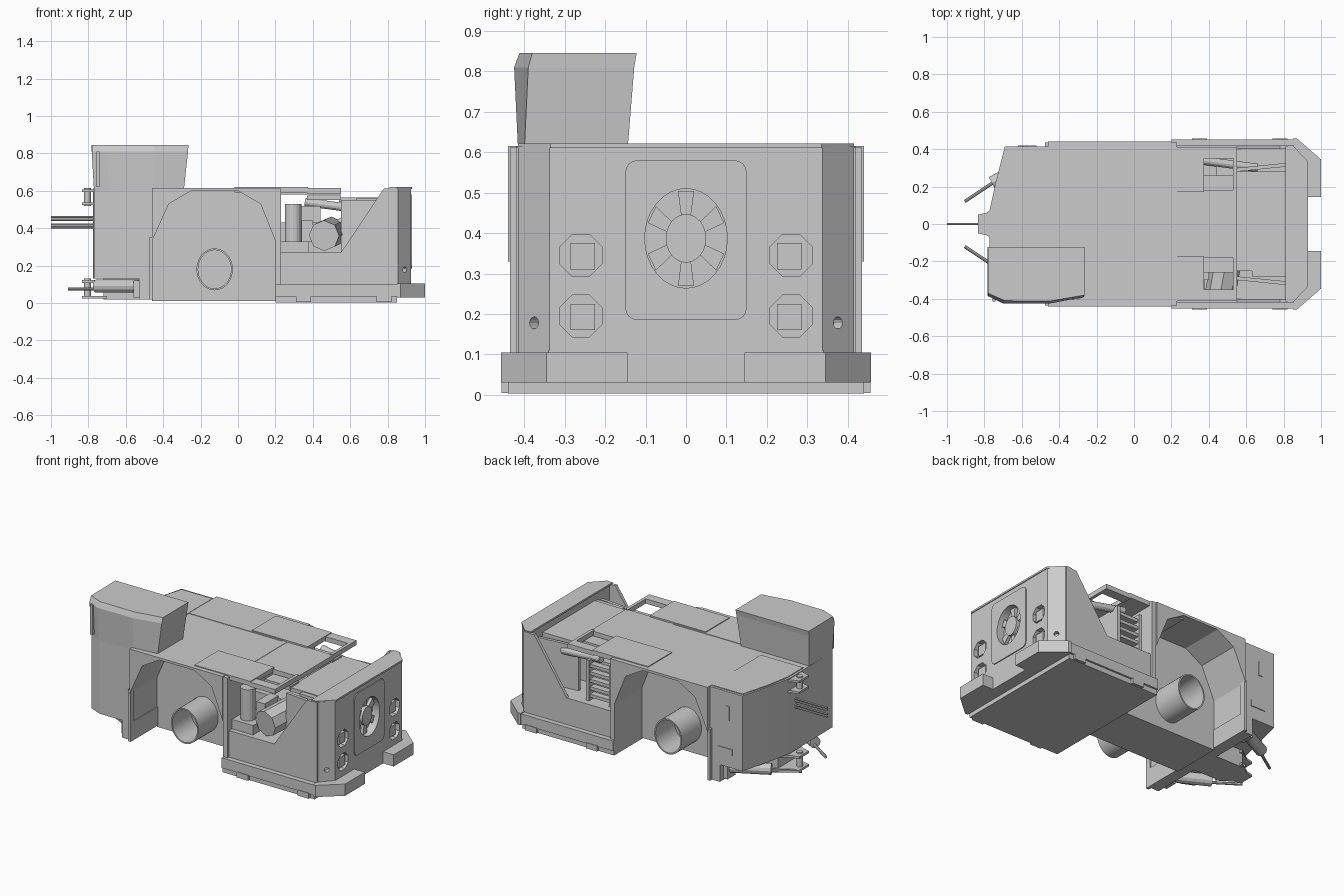
import bpy, bmesh, math
from mathutils import Vector

if "Cube" in bpy.data.objects:
    bpy.data.objects.remove(bpy.data.objects["Cube"], do_unlink=True)

paint = bpy.data.materials.new("plain grey")
paint.use_nodes = True
GREY = (0.6, 0.6, 0.6, 1)
paint.diffuse_color = GREY
paint.node_tree.nodes["Principled BSDF"].inputs["Base Color"].default_value = GREY


def loft(name, rings):
    """Closed solid through matching rings of points."""
    bm = bmesh.new()
    rows = [[bm.verts.new(p) for p in ring] for ring in rings]
    bm.faces.new(rows[0])
    bm.faces.new(rows[-1])
    for low, high in zip(rows, rows[1:]):
        for i in range(len(low)):
            j = (i + 1) % len(low)
            bm.faces.new((low[i], low[j], high[j], high[i]))
    bmesh.ops.recalc_face_normals(bm, faces=bm.faces)
    mesh = bpy.data.meshes.new(name)
    bm.to_mesh(mesh)
    bm.free()
    mesh.materials.append(paint)
    ob = bpy.data.objects.new(name, mesh)
    bpy.context.collection.objects.link(ob)
    return ob


def prism(name, pts, axis, a, b):
    """Extrude a 2D outline along an axis from a to b."""
    place = {"x": lambda p, t: (t, p[0], p[1]),
             "y": lambda p, t: (p[0], t, p[1]),
             "z": lambda p, t: (p[0], p[1], t)}[axis]
    return loft(name, [[place(p, t) for p in pts] for t in (a, b)])


def box(name, x, y, z):
    return prism(name, [(x[0], y[0]), (x[1], y[0]), (x[1], y[1]), (x[0], y[1])], "z", *z)


def oval(cx, cy, rx, ry, n, turn=0.0):
    return [(cx + rx * math.cos(math.tau * (i + turn) / n),
             cy + ry * math.sin(math.tau * (i + turn) / n)) for i in range(n)]


def rod(name, start, end, r, n=12):
    a, b = Vector(start), Vector(end)
    q = (b - a).to_track_quat("Z", "Y")
    ring = [q @ Vector((x, y, 0)) for x, y in oval(0, 0, r, r, n)]
    return loft(name, [[c + p for p in ring] for c in (a, b)])


def mirror_y(pts):
    return pts + [(x, -y) for x, y in reversed(pts)]


def span(s, a, b):
    return tuple(sorted((s * a, s * b)))


def smooth(ob):
    bpy.ops.object.select_all(action="DESELECT")
    ob.select_set(True)
    bpy.context.view_layer.objects.active = ob
    bpy.ops.object.shade_smooth_by_angle(angle=math.radians(35))


def cut(target, cutter):
    mod = target.modifiers.new("cut", "BOOLEAN")
    mod.object = cutter
    mod.operation = "DIFFERENCE"
    mod.solver = "EXACT"
    cutter.hide_render = True
    bpy.context.view_layer.objects.active = target
    bpy.ops.object.modifier_apply(modifier=mod.name)
    bpy.data.objects.remove(cutter, do_unlink=True)


# Middle hull with a faceted wheel arch and axle tube on each side
box("middle_hull", (-0.46, 0.21), (-0.16, 0.16), (0.01, 0.612))
arch = [(-0.46, 0.33), (-0.37, 0.53), (-0.25, 0.6), (0, 0.6), (0.12, 0.53), (0.2, 0.33)]
for s, side in ((1, "left"), (-1, "right")):
    prism(side + "_wheel_arch", arch + [(0.2, 0.615), (-0.46, 0.615)], "y", s * 0.16, s * 0.44)
    tube = prism(side + "_axle_tube", oval(-0.125, 0.18, 0.097, 0.112, 32), "y", s * 0.15, s * 0.36)
    cut(tube, prism("tube_bore", oval(-0.125, 0.18, 0.088, 0.103, 32), "y", s * 0.17, s * 0.4))
    smooth(tube)
box("arch_rear_wall", (0.2, 0.23), (-0.435, 0.435), (0.005, 0.612))

# Nose
nose = [(-0.46, 0.415), (-0.69, 0.415), (-0.74, 0.22), (-0.775, 0.06),
        (-0.77, -0.38), (-0.69, -0.415), (-0.46, -0.415)]
prism("nose", nose, "z", 0.13, 0.612)
box("nose_rear_wall", (-0.53, -0.455), (-0.415, 0.415), (0.02, 0.14))
for s in (1, -1):
    box("arch_flange", (-0.475, -0.455), span(s, 0.4, 0.435), (0.02, 0.35))
box("nose_vent", (-0.6, -0.575), (0.41, 0.42), (0.43, 0.52))
box("nose_latch", (-0.62, -0.52), (0.41, 0.42), (0.21, 0.25))
prism("nose_top_panel", [(-0.46, 0.4), (-0.68, 0.4), (-0.73, 0.22), (-0.76, 0.06),
                         (-0.76, -0.1), (-0.46, -0.1)], "z", 0.61, 0.617)

# Cab, flaring upward
foot = [(-0.77, -0.145), (-0.77, -0.38), (-0.69, -0.415), (-0.45, -0.415), (-0.29, -0.4), (-0.29, -0.145)]
brow = [(-0.782, -0.128), (-0.782, -0.385), (-0.7, -0.425), (-0.45, -0.425), (-0.267, -0.39), (-0.267, -0.128)]
roof = [(-0.782, -0.122), (-0.78, -0.37), (-0.69, -0.41), (-0.45, -0.412), (-0.265, -0.38), (-0.265, -0.122)]
loft("cab", [[(x, y, z) for x, y in ring] for ring, z in ((foot, 0.6), (brow, 0.81), (roof, 0.845))])
box("cab_front_strip", (-0.787, -0.77), (-0.415, -0.395), (0.62, 0.81)).location.x = 0.03

# Hinge brackets, hoses and steering gear at the nose
for z in (0.03, 0.115, 0.53, 0.6):
    prism("hinge_plate", [(-0.7, -0.12), (-0.79, -0.06), (-0.835, -0.05),
                          (-0.835, 0.05), (-0.79, 0.06), (-0.7, 0.12)], "z", z - 0.007, z + 0.007)
for low, high in ((0.025, 0.13), (0.52, 0.615)):
    rod("hinge_pin", (-0.805, 0, low), (-0.805, 0, high), 0.018)
box("hinge_web", (-0.72, -0.53), (-0.1, 0.1), (0.02, 0.14))
for z in (0.405, 0.42, 0.445, 0.46):
    rod("nose_hose", (-0.76, 0, z), (-1, 0, z), 0.006, 8)
for s, side in ((1, "left"), (-1, "right")):
    rod(side + "_steering_cylinder", (-0.53, s * 0.34, 0.09), (-0.76, s * 0.22, 0.09), 0.035)
    rod(side + "_steering_rod", (-0.74, s * 0.23, 0.075), (-0.905, s * 0.12, 0.075), 0.009, 8)
    box(side + "_cylinder_lug", (-0.56, -0.5), span(s, 0.3, 0.38), (0.03, 0.12))

# Rear chassis, sills and bumpers
box("rear_floor", (0.2, 0.85), (-0.44, 0.44), (0.003, 0.1))
box("rear_floor_end", (0.84, 0.925), (-0.34, 0.34), (0.03, 0.11))
box("rear_base", (0.22, 0.84), (-0.41, 0.41), (0.09, 0.27))
bumper = [(0.85, 0.145), (0.85, 0.458), (0.87, 0.458), (1.0, 0.345), (1.0, 0.145)]
panel = [(0.22, 0.1), (0.22, 0.27), (0.55, 0.27), (0.78, 0.612), (0.855, 0.612), (0.855, 0.1)]
for s, side in ((1, "left"), (-1, "right")):
    prism(side + "_bumper", [(x, s * y) for x, y in bumper], "z", 0.03, 0.105)
    box(side + "_sill", (0.2, 0.86), span(s, 0.42, 0.452), (0.035, 0.1))
    for x in (0.34, 0.77):
        box(side + "_step", (x - 0.03, x + 0.05), span(s, 0.43, 0.456), (0.005, 0.04))
    prism(side + "_rear_side_panel", panel, "y", s * 0.4, s * 0.42)
    prism(side + "_pocket_strip", [(0.55, s * 0.28), (0.85, s * 0.31), (0.85, s * 0.33), (0.55, s * 0.3)],
          "z", 0.27, 0.55)

# Engine bay core and decks
box("bay_core", (0.22, 0.64), (-0.17, 0.17), (0.26, 0.43))
box("rear_core", (0.63, 0.84), (-0.28, 0.28), (0.26, 0.56))
box("rear_deck", (0.54, 0.84), (-0.25, 0.28), (0.54, 0.565))
box("middle_deck", (0.2, 0.55), (-0.18, 0.18), (0.58, 0.61))
for s, side in ((1, "left"), (-1, "right")):
    box(side + "_deck_hatch", (-0.02, 0.375), span(s, 0.17, 0.412), (0.59, 0.62))
    box(side + "_deck_plate", (0.37, 0.55), span(s, 0.17, 0.26), (0.55, 0.575))
    box(side + "_deck_edge", (0.37, 0.55), span(s, 0.35, 0.412), (0.585, 0.615))
    box(side + "_deck_rib", (0.53, 0.55), span(s, 0.17, 0.412), (0.585, 0.615))

# Right bay: filter column and octagonal canister
box("column_foot", (0.23, 0.38), (-0.39, -0.2), (0.26, 0.33))
rod("filter_column", (0.295, -0.32, 0.32), (0.295, -0.32, 0.53), 0.045, 16)
box("column_bracket", (0.34, 0.4), (-0.3, -0.16), (0.33, 0.44))
rod("canister", (0.46, -0.38, 0.36), (0.5, -0.16, 0.38), 0.082, 8)
rod("canister_pipe", (0.5, -0.2, 0.4), (0.68, -0.22, 0.5), 0.025)

# Left bay: slatted radiator and pipe
box("radiator", (0.27, 0.44), (0.2, 0.33), (0.26, 0.52))
for x in (0.27, 0.43):
    box("radiator_frame", (x - 0.01, x + 0.01), (0.32, 0.38), (0.27, 0.53))
for i in range(5):
    box("radiator_slat", (0.27, 0.43), (0.32, 0.37), (0.29 + i * 0.048, 0.31 + i * 0.048))
rod("exhaust_pipe", (0.36, 0.34, 0.54), (0.66, 0.3, 0.5), 0.022)

# Rear wall with fan opening, lamp recesses and tow holes
wall = prism("rear_wall", mirror_y([(0.82, 0.42), (0.85, 0.42), (0.925, 0.338)]), "z", 0.1, 0.615)
prism("rear_wall_lip", mirror_y([(0.81, 0.415), (0.85, 0.415), (0.93, 0.335)]), "z", 0.61, 0.621)
corner = 0.03
frame = []
for cy, cz, start in ((0.12, 0.55, 0), (-0.12, 0.55, 1), (-0.12, 0.215, 2), (0.12, 0.215, 3)):
    for i in range(5):
        a = math.pi / 2 * (start + i / 4)
        frame.append((cy + corner * math.cos(a), cz + corner * math.sin(a)))
grille = prism("fan_panel", frame, "x", 0.92, 0.931)
for part in (wall, grille):
    cut(part, prism("fan_cutter", oval(0, 0.387, 0.102, 0.123, 32), "x", 0.88, 0.95))
for s in (1, -1):
    for z in (0.345, 0.195):
        cut(wall, prism("lamp_cutter", oval(s * 0.26, z, 0.056, 0.056, 8, 0.5), "x", 0.895, 0.95))
        box("lamp_insert", (0.89, 0.915), span(s, 0.225, 0.285), (z - 0.035, z + 0.03))
    cut(wall, rod("hole_cutter", (0.87, s * 0.355, 0.178), (0.93, s * 0.415, 0.178), 0.015))

# Fan hub and vanes
prism("fan_hub", oval(0, 0.387, 0.05, 0.06, 24), "x", 0.87, 0.915)
for i in range(6):
    a = math.tau * i / 6 + math.pi / 2
    vane = [(r * 0.83 * math.cos(a + d), 0.387 + r * math.sin(a + d))
            for r, d in ((0.06, -0.25), (0.12, -0.2), (0.12, 0.2), (0.06, 0.25))]
    prism("fan_vane", vane, "x", 0.87, 0.9)
